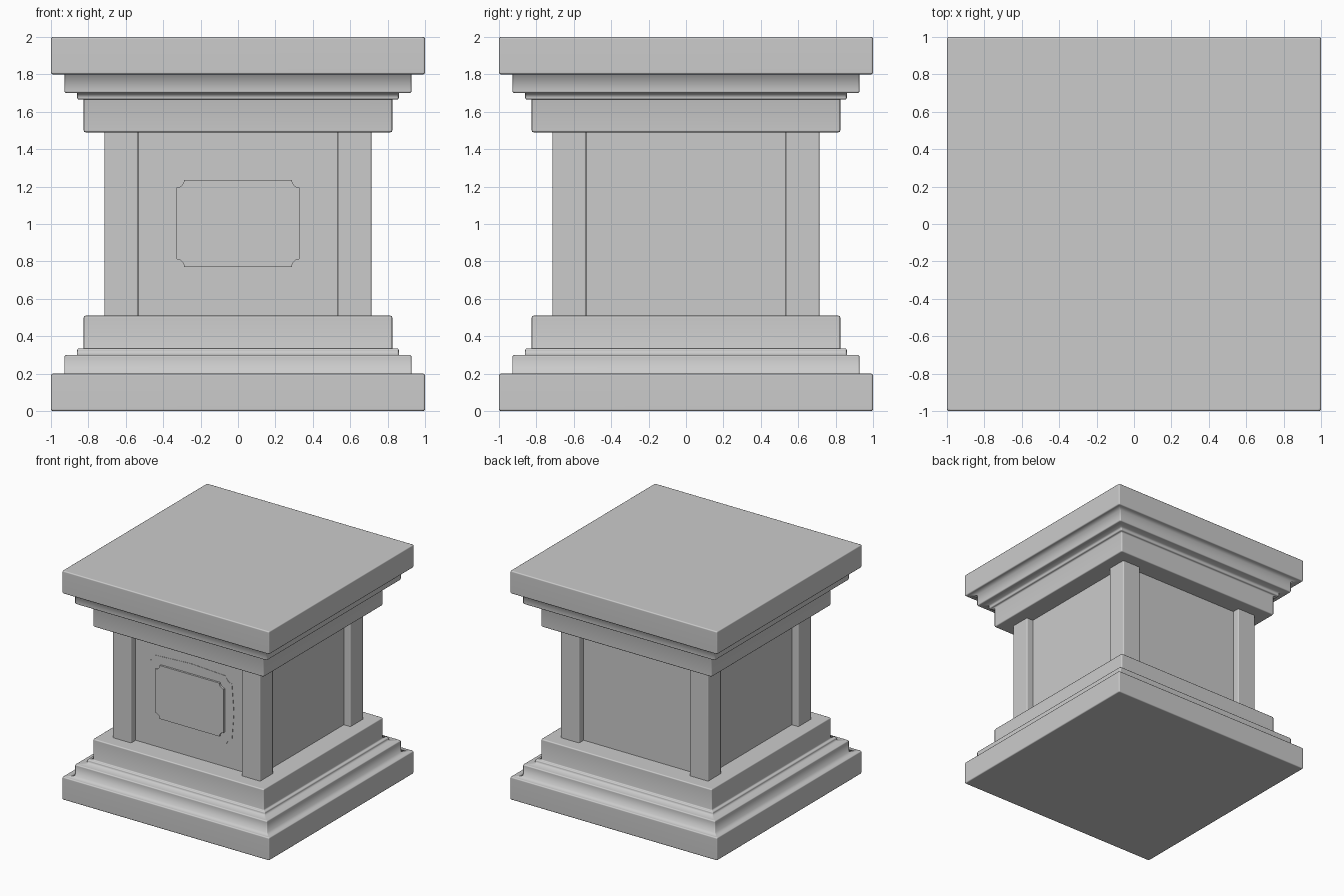
import bpy, bmesh
from math import sin, cos, pi, radians

if "Cube" in bpy.data.objects:
    bpy.data.objects.remove(bpy.data.objects["Cube"])

R = 0.01  # small edge rounding


def make_object(name, bm, loc=(0, 0, 0)):
    bmesh.ops.remove_doubles(bm, verts=bm.verts, dist=1e-5)
    bmesh.ops.recalc_face_normals(bm, faces=bm.faces)
    mesh = bpy.data.meshes.new(name)
    bm.to_mesh(mesh)
    bm.free()
    obj = bpy.data.objects.new(name, mesh)
    obj.location = loc
    bpy.context.collection.objects.link(obj)
    return obj


def rounded_square(w, r=R, steps=3):
    pts = []
    for q, (sx, sy) in enumerate([(1, 1), (-1, 1), (-1, -1), (1, -1)]):
        for i in range(steps):
            a = q * pi / 2 + i * pi / 2 / (steps - 1)
            pts.append((sx * (w - r) + r * cos(a), sy * (w - r) + r * sin(a)))
    return pts


def box(name, lo, hi, bevel=0.0):
    bm = bmesh.new()
    bmesh.ops.create_cube(bm, size=1)
    for v in bm.verts:
        v.co = [l + (c + 0.5) * (h - l) for c, l, h in zip(v.co, lo, hi)]
    obj = make_object(name, bm)
    if bevel:
        mod = obj.modifiers.new("bevel", 'BEVEL')
        mod.width, mod.segments = bevel, 2
        mod.harden_normals = True
        for p in obj.data.polygons:
            p.use_smooth = True
    return obj


# Stepped mouldings: (half width, bottom z, top z), mirrored for the cornice
steps = [(1.0, 0.0, 0.2), (0.928, 0.2, 0.3), (0.86, 0.3, 0.335), (0.825, 0.335, 0.51)]
profile = [(1.0 - R, 0.0), (1.0 - 0.3 * R, 0.3 * R)]
for w, z0, z1 in steps:
    profile.append((w, z0 if z0 else R))
    profile += [(w, z1 - R), (w - 0.3 * R, z1 - 0.3 * R), (w - R, z1)]

bm = bmesh.new()
rings = [[bm.verts.new((x, y, z - 1)) for x, y in rounded_square(w)] for w, z in profile]
for a, b in zip(rings, rings[1:]):
    for i in range(len(a)):
        j = (i + 1) % len(a)
        bm.faces.new((a[i], a[j], b[j], b[i]))
bm.faces.new(rings[0])
bm.faces.new(rings[-1])
for f in bm.faces:
    f.smooth = True
mouldings = make_object("base_and_cornice_mouldings", bm, (0, 0, 1))
mirror = mouldings.modifiers.new("mirror", 'MIRROR')
mirror.use_axis = (False, False, True)
mirror.use_mirror_merge = False
mouldings.modifiers.new("weighted_normals", 'WEIGHTED_NORMAL')

# Recessed core
FACE = 0.65
box("recessed_core", (-FACE, -FACE, 0.5), (FACE, FACE, 1.5))

# Four corner pillars
pillars = box("corner_pillars", (0.533, 0.533, 0.495), (0.714, 0.714, 1.505), R)
mirror = pillars.modifiers.new("mirror", 'MIRROR')
mirror.use_axis = (True, True, False)
mirror.use_mirror_merge = False


# Front plaque: outlines are given for one quadrant around the plaque centre
def plate(name, quadrant, front, back):
    back_half = [(-x, z) for x, z in reversed(quadrant)]
    upper = quadrant + back_half
    outline = upper + [(x, -z) for x, z in reversed(upper)]
    clean = [p for i, p in enumerate(outline) if p != outline[i - 1]]
    bm = bmesh.new()
    face = bm.faces.new([bm.verts.new((x, front, z)) for x, z in clean])
    ext = bmesh.ops.extrude_face_region(bm, geom=[face], use_keep_orig=True)
    for v in ext["geom"]:
        if isinstance(v, bmesh.types.BMVert):
            v.co.y = back
    return make_object(name, bm, (0, 0, 1.003))


def notch(cx, cz, r, n=6):
    return [(cx - r * sin(t), cz - r * cos(t)) for t in (i * pi / 2 / n for i in range(n + 1))]


plate("plaque_backing", [(0.418, 0.0)] + notch(0.398, 0.302, 0.054) + [(0.0, 0.32)],
      -FACE - 0.003, -FACE + 0.02)
plate("plaque_panel", notch(0.33, 0.233, 0.042), -FACE - 0.02, -FACE + 0.02)
